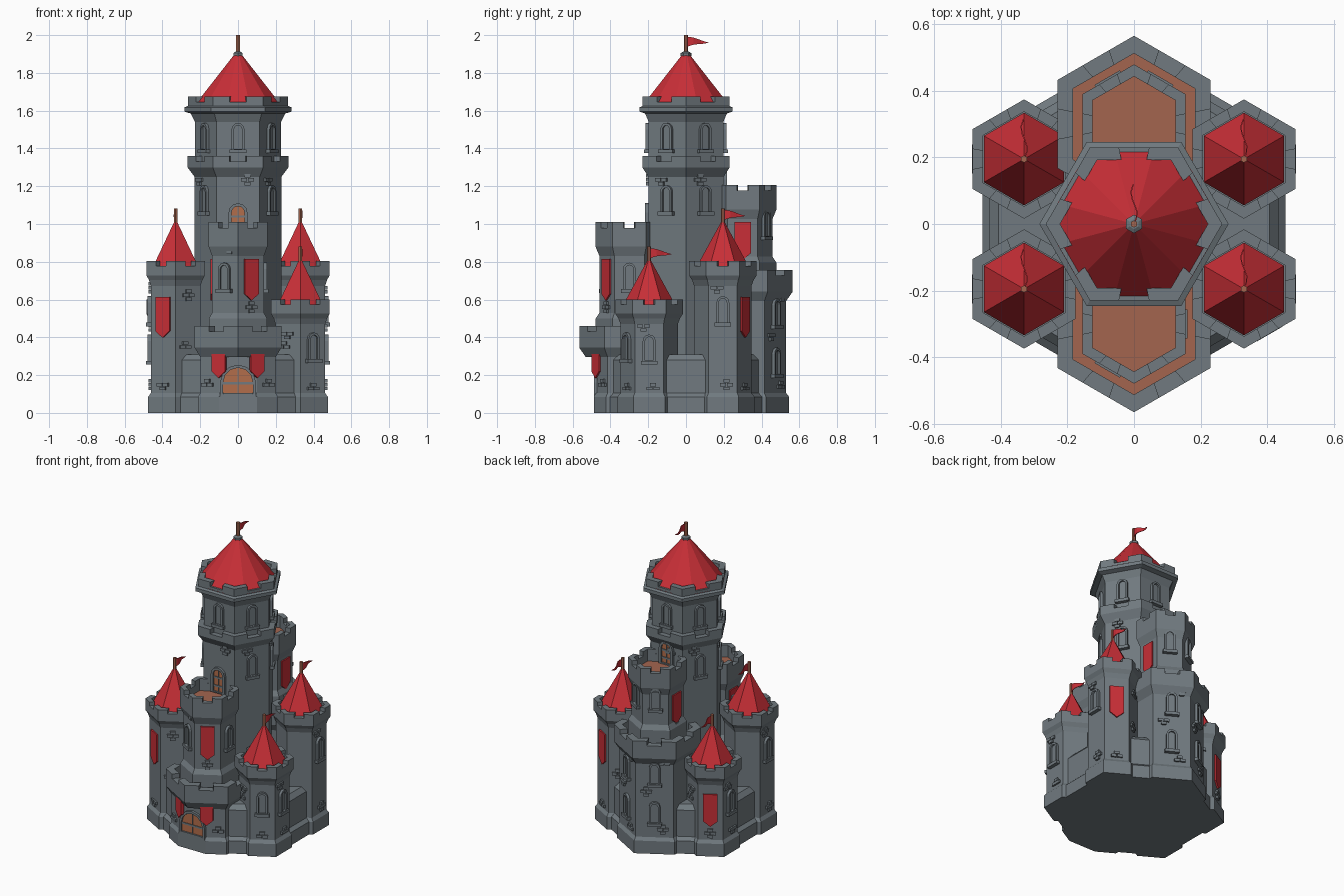
import bpy, bmesh, math, random
from mathutils import Vector

if "Cube" in bpy.data.objects:
    bpy.data.objects.remove(bpy.data.objects["Cube"])

random.seed(4)
C30 = math.cos(math.pi / 6)


def material(name, rgb):
    m = bpy.data.materials.new(name)
    m.diffuse_color = (*rgb, 1)
    m.use_nodes = True
    m.node_tree.nodes["Principled BSDF"].inputs["Base Color"].default_value = m.diffuse_color
    return m


STONE = material("grey stone", (0.165, 0.195, 0.215))
RED = material("red cloth and tiles", (0.58, 0.028, 0.038))
FLOOR = material("brown floor", (0.37, 0.13, 0.078))
WOOD = material("door wood", (0.45, 0.155, 0.07))


def finish(name, bm, *mats):
    bmesh.ops.recalc_face_normals(bm, faces=bm.faces)
    me = bpy.data.meshes.new(name)
    bm.to_mesh(me)
    bm.free()
    for m in mats:
        me.materials.append(m)
    ob = bpy.data.objects.new(name, me)
    bpy.context.collection.objects.link(ob)
    return ob


def ring(c, r, z, n, rot):
    return [Vector((c[0] + r * math.cos(math.radians(rot) + 2 * math.pi * i / n),
                    c[1] + r * math.sin(math.radians(rot) + 2 * math.pi * i / n), z)) for i in range(n)]


def loft(name, c, levels, mat=STONE, cap=None, n=6, rot=30, clip_y=None):
    """Stack of polygon rings (radius, z); the last ring is capped with its own colour."""
    bm = bmesh.new()
    loops = [[bm.verts.new(p) for p in ring(c, r, z, n, rot)] for r, z in levels]
    for a, b in zip(loops, loops[1:]):
        for i in range(n):
            bm.faces.new((a[i], a[(i + 1) % n], b[(i + 1) % n], b[i]))
    bm.faces.new(loops[0])
    bm.faces.new(loops[-1]).material_index = 1 if cap else 0
    if clip_y is not None:
        bmesh.ops.bisect_plane(bm, geom=bm.verts[:] + bm.edges[:] + bm.faces[:],
                               plane_co=(0, clip_y, 0), plane_no=(0, -1, 0), clear_outer=True)
        bmesh.ops.holes_fill(bm, edges=[e for e in bm.edges if e.is_boundary])
    return finish(name, bm, *([mat, cap] if cap else [mat]))


def prism(bm, low, high):
    a = [bm.verts.new(p) for p in low]
    b = [bm.verts.new(p) for p in high]
    bm.faces.new(a)
    bm.faces.new(b)
    for i in range(len(a)):
        j = (i + 1) % len(a)
        bm.faces.new((a[i], a[j], b[j], b[i]))


def merlons(name, c, ro, ri, z0, z1, rot=30, f=0.33):
    """Angled battlement blocks wrapped around each corner."""
    bm = bmesh.new()
    o, q = ring(c, ro, 0, 6, rot), ring(c, ri, 0, 6, rot)
    for i in range(6):
        n, p = (i + 1) % 6, i - 1
        pts = [o[p].lerp(o[i], 1 - f), o[i], o[i].lerp(o[n], f),
               q[i].lerp(q[n], f), q[i], q[p].lerp(q[i], 1 - f)]
        prism(bm, [v + Vector((0, 0, z0)) for v in pts], [v + Vector((0, 0, z1)) for v in pts])
    finish(name, bm, STONE)


def wall(c, ang, apo):
    """Maps (u along wall, height, depth out of wall) to a position."""
    a = math.radians(ang)
    nx, ny = math.cos(a), math.sin(a)
    return lambda u, z, d: Vector((c[0] + nx * (apo + d) - ny * u, c[1] + ny * (apo + d) + nx * u, z))


def plate(bm, w, pts, d1, d0=-0.01):
    prism(bm, [w(u, z, d0) for u, z in pts], [w(u, z, d1) for u, z in pts])


def box(u0, u1, z0, z1):
    return [(u0, z0), (u1, z0), (u1, z1), (u0, z1)]


def arch(hw, z0, z1, k=6):
    s = z1 - hw
    return [(-hw, z0), (hw, z0)] + [(hw * math.cos(math.pi * i / k), s + hw * math.sin(math.pi * i / k))
                                    for i in range(k + 1)]


def opening(name, w, z0, z1, hw, t, pane=STONE, sill=True):
    """Arched frame with pane and sill."""
    bm = bmesh.new()
    o, q = arch(hw, z0, z1), arch(hw - t, z0 + t * .5, z1 - t)
    for i in range(len(o)):
        j = (i + 1) % len(o)
        plate(bm, w, [o[i], o[j], q[j], q[i]], 0.016)
    if sill:
        plate(bm, w, box(-hw - .01, hw + .01, z0 - .015, z0 + .005), 0.024)
    finish(name + "_frame", bm, STONE)
    bm = bmesh.new()
    plate(bm, w, q, 0.005)
    finish(name + "_pane", bm, pane)


def window(c, ang, apo, z):
    opening("window", wall(c, ang, apo), z - .07, z + .075, .034, .013)


def door(c, ang, apo, z0, z1, hw):
    w = wall(c, ang, apo)
    opening("door", w, z0, z1, hw, .016, WOOD, False)
    bm = bmesh.new()
    h = z1 - z0
    for f in (.22, .55):
        plate(bm, w, box(-hw + .016, hw - .016, z0 + h * f, z0 + h * f + .012), .009)
    plate(bm, w, box(-.002, .002, z0, z1 - .02), .008)
    finish("door_straps", bm, STONE)


def banner(c, ang, apo, top, length, hw=.043):
    bm = bmesh.new()
    b = top - length
    plate(bm, wall(c, ang, apo), [(-hw, top), (-hw, b + .035), (0, b), (hw, b + .035), (hw, top)], .009)
    finish("banner", bm, RED)


def bricks(c, ang, apo, u, z):
    """Small cluster of raised stones."""
    bm = bmesh.new()
    w = wall(c, ang, apo)
    for k, row in enumerate(random.choice([((0,), (-.5, .5), (0,)), ((-.5, .5), (0,)), ((0,), (-.5, .5))])):
        for x in row:
            uu, zz = u + x * .036, z + (k - 1) * .021
            plate(bm, w, box(uu - .016, uu + .016, zz - .009, zz + .009), .011)
    finish("raised_bricks", bm, STONE)


def flag(c, z):
    loft("flag_pole", c, [(.011, z - .12), (.011, z)], FLOOR, n=6)
    bm = bmesh.new()
    rows = []
    for i in range(7):
        t = i / 6
        x, y = c[0] + .009 * math.sin(t * 6), c[1] + .118 * t
        h, m = .027 * (1 - t) + .001, z - .036 + .004 * math.sin(t * 5)
        rows.append([bm.verts.new((x + s * .002, y, m + e * h)) for s, e in ((-1, -1), (1, -1), (1, 1), (-1, 1))])
    for a, b in zip(rows, rows[1:]):
        for i in range(4):
            bm.faces.new((a[i], a[(i + 1) % 4], b[(i + 1) % 4], b[i]))
    bm.faces.new(rows[0])
    bm.faces.new(rows[-1])
    finish("flag", bm, RED)


def parapet(name, c, r0, ro, ri, zb, zt, floor, rot=30):
    """Flared battlement with a sunken floor."""
    g = zt - .03
    loft(name, c, [(r0, zb - .05), (ro, zb), (ro, g), (ri, g), (ri, g - .05)], STONE, floor, rot=rot)
    merlons(name + "_merlons", c, ro, ri, g, zt, rot)


# curtain wall filling between the towers
O = (0, 0)
loft("curtain_base", O, [(.525, 0), (.525, .085), (.5, .105)], clip_y=-.478)
loft("curtain_wall", O, [(.5, .09), (.5, .28), (.47, .31)], clip_y=-.465)

# main tower
loft("main_tower", O, [(.23, .1), (.23, 1.3)], rot=0)
parapet("main_collar", O, .23, .267, .225, 1.30, 1.36, STONE, 0)
loft("main_upper", O, [(.228, 1.25), (.228, 1.54), (.25, 1.585), (.284, 1.595), (.284, 1.618), (.265, 1.625),
                       (.265, 1.645), (.225, 1.645), (.225, 1.62)], rot=0)
merlons("main_merlons", O, .265, .222, 1.64, 1.675, 0)
loft("main_roof", O, [(.238, 1.628), (.018, 1.9)], RED, n=12, rot=15)
loft("roof_knob", O, [(.02, 1.88), (.028, 1.89), (.028, 1.905), (.015, 1.912)])
flag(O, 2.0)
for a in range(30, 390, 60):
    window(O, a, .228 * C30, 1.46)
    bricks(O, a, .2, random.uniform(-.06, .06), 1.235)
    if a % 180 != 90:
        window(O, a, .23 * C30, 1.13)
door(O, -90, .2, .94, 1.11, .05)
door(O, 90, .2, 1.13, 1.285, .05)

# front and back towers, each in two tiers
for s, low, high, tag in ((-1, .46, 1.01, "front"), (1, .757, 1.207, "back")):
    c = (0, .3 * s)
    cut = s < 0
    loft(tag + "_base", c, [(.246, 0), (.246, .085), (.23, .105)], clip_y=-.488 if cut else None)
    loft(tag + "_lower", c, [(.23, .09), (.23, low - .1)], clip_y=-.472 if cut else None)
    parapet(tag + "_lower_parapet", c, .23, .265, .212, low - .115, low, FLOOR)
    loft(tag + "_upper", c, [(.178, low - .07), (.178, low + .04), (.158, low + .07), (.158, high - .1)])
    parapet(tag + "_upper_parapet", c, .158, .179, .143, high - .13, high, FLOOR)

F, B = (0, -.3), (0, .3)
door((0, 0), -90, .472, .025, .255, .095)
for a in (-60, -120):
    banner(F, a, .2, .335, .15, .04)
    bricks(F, a, .2, .07 if a == -60 else -.07, .17)
banner(F, -60, .137, .815, .22)
banner(F, 180, .137, .815, .22)
window(F, -120, .137, .72)
window(F, 0, .137, .72)
bricks(F, -120, .137, .03, .87)
bricks(F, -60, .137, .0, .56)
for a in (0, 180):
    banner(B, a, .137, 1.01, .2)
    bricks(B, a, .137, .0, .79)
for a in (60, 120):
    window(B, a, .137, 1.0)
    window(B, a, .2, .53)
    window(B, a, .2, .27)
    for u, z in ((.06, .62), (-.05, .41), (.05, .16)):
        bricks(B, a, .2, u, z)

# corner towers: tall and short on opposite diagonals
for x, y, t in ((.33, -.195, .6), (-.33, .195, .6), (-.33, -.195, .803), (.33, .195, .803)):
    c = (x, y)
    loft("corner_tower", c, [(.168, 0), (.168, .085), (.152, .105), (.152, t - .13)])
    loft("corner_parapet", c, [(.152, t - .13), (.163, t - .1), (.179, t - .075), (.179, t - .025), (.142, t - .025),
                               (.142, t - .05)])
    merlons("corner_merlons", c, .179, .142, t - .03, t)
    loft("corner_roof", c, [(.139, t - .03), (.008, t + .21)], RED)
    flag(c, t + .28)
    side = 0 if x > 0 else 180
    diag = math.degrees(math.atan2(y, 0)) * 2 / 3          # placeholder front/back angle
    diag = {(1, 1): 60, (-1, 1): 120, (-1, -1): 240, (1, -1): 300}[(int(math.copysign(1, x)), int(math.copysign(1, y)))]
    inner = 540 - diag                                     # inward-facing outer wall
    zw = t - .26
    window(c, side, .132, zw)
    if (x, t) == (.33, .6):
        window(c, diag, .132, .35)
    else:
        banner(c, diag, .132, t - .19, .215)
    bricks(c, diag, .132, 0, .15)
    bricks(c, side, .132, .02, .15)
    bricks(c, side, .132, -.03, zw + .12)
    bricks(c, inner, .132, .0, t - .18)
    bricks(c, inner, .132, -.02, .37)
